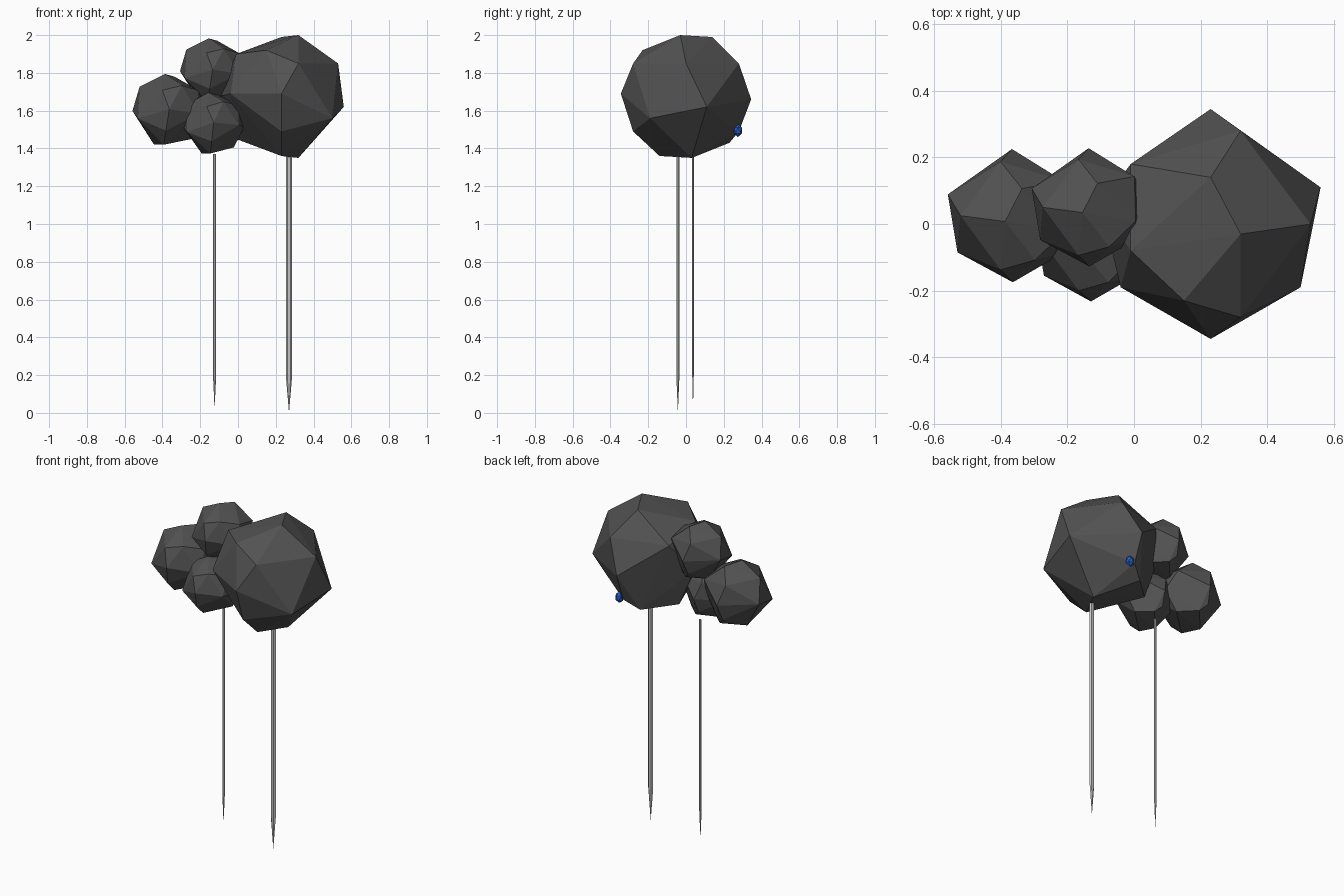
import bpy, bmesh, math
from mathutils import Vector, Matrix

if "Cube" in bpy.data.objects:
    bpy.data.objects.remove(bpy.data.objects["Cube"])


def material(name, rgb):
    m = bpy.data.materials.new(name)
    m.diffuse_color = (*rgb, 1)
    m.use_nodes = True
    m.node_tree.nodes["Principled BSDF"].inputs["Base Color"].default_value = m.diffuse_color
    return m


CHARCOAL = material("charcoal", (0.085, 0.085, 0.085))
SILVER = material("silver", (0.55, 0.55, 0.55))
BLUE = material("blue", (0.02, 0.12, 0.6))


def add_object(name, bm, mat):
    bmesh.ops.recalc_face_normals(bm, faces=bm.faces)
    me = bpy.data.meshes.new(name)
    bm.to_mesh(me)
    bm.free()
    me.materials.append(mat)
    ob = bpy.data.objects.new(name, me)
    bpy.context.collection.objects.link(ob)
    return ob


# Corners of the faceted lump; the first group repeats after a half turn about x
PAIRED = [(.09, -.03, .325), (0, .14, .315), (-.08, -.23, .245),
          (0, .345, -.015), (-.24, -.08, .225)]
SINGLE = [(.09, .28, .175), (.30, 0, .175), (.33, .11, -.055), (.27, -.19, -.115),
          (.09, -.28, .175), (0, -.28, -.185), (0, .28, -.185),
          (-.27, -.19, .015), (-.24, .18, .17), (-.33, .06, 0)]
CORNERS = PAIRED + [(x, -y, -z) for x, y, z in PAIRED] + SINGLE


def lump(name, centre, radius, flip=1, tilt=0):
    s = radius / 0.34
    rot = Matrix.Rotation(math.radians(tilt), 3, 'Y')
    bm = bmesh.new()
    for x, y, z in CORNERS:
        bm.verts.new(rot @ Vector((x * flip, y, z)) * s + Vector(centre))
    res = bmesh.ops.convex_hull(bm, input=bm.verts)
    loose = [v for v in bm.verts if not v.link_faces]
    bmesh.ops.delete(bm, geom=loose, context='VERTS')
    return add_object(name, bm, CHARCOAL)


# Cloud lumps
lump("large_lump", (0.23, 0, 1.675), 0.34)
lump("left_lump", (-0.365, 0.025, 1.60), 0.197, -1, 9)
lump("top_lump", (-0.135, 0.05, 1.81), 0.175, -1, 9)
lump("front_lump", (-0.13, -0.06, 1.53), 0.17, -1, 6)


# Pointed flattened rods
def rod(name, x, y, width, tip, shoulder, top):
    bm = bmesh.new()
    rings = []
    for z in (shoulder, top):
        rings.append([bm.verts.new((x + width / 2 * math.cos(i * math.pi / 3),
                                    y + width / 3.5 * math.sin(i * math.pi / 3), z))
                      for i in range(6)])
    point = bm.verts.new((x, y, tip))
    low, high = rings
    bm.faces.new(high)
    for i in range(6):
        j = (i + 1) % 6
        bm.faces.new((low[i], low[j], high[j], high[i]))
        bm.faces.new((low[j], low[i], point))
    add_object(name, bm, SILVER)


rod("large_rod", 0.27, -0.043, 0.034, 0.0, 0.2, 1.45)
rod("small_rod", -0.124, 0.037, 0.017, 0.02, 0.2, 1.37)

# Small blue gem on the back
bm = bmesh.new()
bmesh.ops.create_icosphere(bm, subdivisions=1, radius=0.03)
bmesh.ops.transform(bm, verts=bm.verts,
                    matrix=Matrix.Translation((0.26, 0.275, 1.495)) @ Matrix.Diagonal((0.9, 0.8, 1.15, 1)))
add_object("gem", bm, BLUE)
